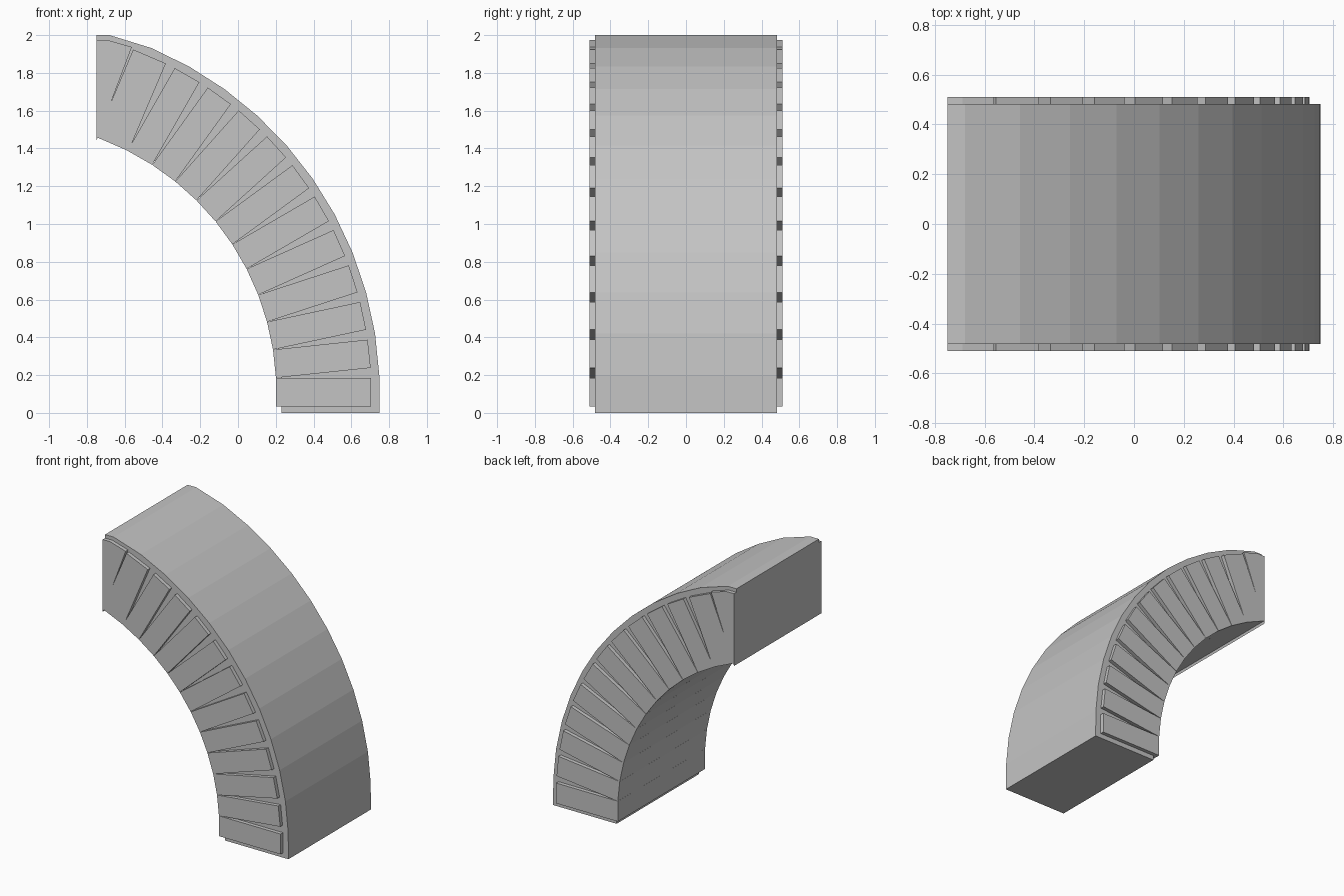
import bpy, bmesh, math
from mathutils import Vector

cube = bpy.data.objects.get("Cube")
if cube:
    bpy.data.objects.remove(cube, do_unlink=True)

stone = bpy.data.materials.new("grey stone")
stone.use_nodes = True
GREY = (0.55, 0.55, 0.55, 1)
stone.diffuse_color = GREY
stone.node_tree.nodes["Principled BSDF"].inputs["Base Color"].default_value = GREY

# Arch centre, in the xz plane
CX, CZ = -1.227, 0.11
END_X = -0.75


def polar(radius, degrees):
    a = math.radians(degrees)
    return (CX + radius * math.cos(a), CZ + radius * math.sin(a))


def prism(name, profile, half_depth):
    """Extrude an xz outline symmetrically along y."""
    bm = bmesh.new()
    face = bm.faces.new([bm.verts.new((x, -half_depth, z)) for x, z in profile])
    ext = bmesh.ops.extrude_face_region(bm, geom=[face])
    moved = [v for v in ext["geom"] if isinstance(v, bmesh.types.BMVert)]
    bmesh.ops.translate(bm, verts=moved, vec=(0, 2 * half_depth, 0))
    bmesh.ops.recalc_face_normals(bm, faces=bm.faces)
    mesh = bpy.data.meshes.new(name)
    bm.to_mesh(mesh)
    bm.free()
    mesh.materials.append(stone)
    obj = bpy.data.objects.new(name, mesh)
    bpy.context.collection.objects.link(obj)
    return obj


# Arch core: faceted outer curve, flat foot and upright end
STEPS = 11
angles = [2.6 + 6.45 * i for i in range(STEPS + 1)]
outer = [(0.75, 0)] + [polar(1.977, a) for a in angles[:-1]] + [(-0.68, 2.0), (END_X, 2.0)]
inner = [(END_X, 1.48)] + [polar(1.457, a) for a in reversed(angles[:-1])] + [(0.23, 0)]
prism("arch_core", outer + inner, 0.482)

# Rectangular blocks fanned through the core, the last one wider
BLOCKS = 12
for i in range(BLOCKS):
    last = i == BLOCKS - 1
    angle = 6.03 * i + (0.55 if last else 0)
    half = 0.094 if last else 0.075
    a = math.radians(angle)
    out = Vector((math.cos(a), math.sin(a)))
    side = Vector((-out.y, out.x)) * half
    mid = Vector((CX, CZ))
    lo, hi = mid + out * 1.428, mid + out * 1.932
    corners = [lo - side, hi - side, hi + side, lo + side]
    prism(f"arch_block_{i + 1}", [(max(p.x, END_X), p.y) for p in corners], 0.51)

# Wedge that closes the upper end
prism("end_wedge", [(END_X, 1.44), (-0.562, 1.937), (-0.69, 1.974), (END_X, 1.974)], 0.51)
